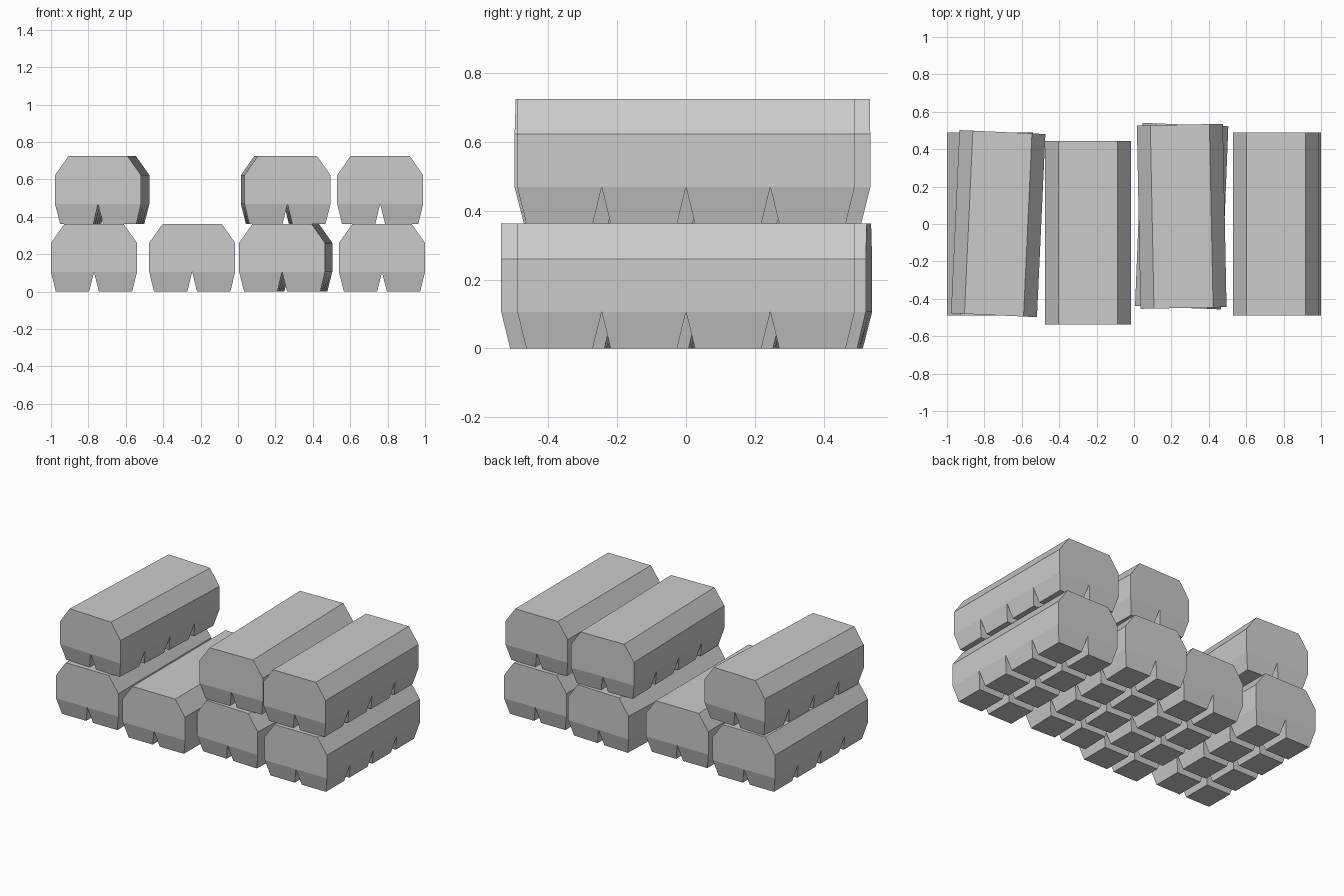
import bpy
import bmesh
from mathutils import Matrix, Vector

default = bpy.data.objects.get("Cube")
if default:
    bpy.data.objects.remove(default)

HALF_W, HALF_L = 0.23, 0.49       # body half width and half length
FOOT_H, SHOULDER, HEIGHT = 0.106, 0.26, 0.3625
TOP_HALF_W = 0.158

stone = bpy.data.materials.new("light grey")
stone.use_nodes = True
grey = (0.6, 0.6, 0.6, 1.0)
stone.diffuse_color = grey
stone.node_tree.nodes["Principled BSDF"].inputs["Base Color"].default_value = grey


def raise_rim(bm, edges, height):
    """Extrude a rim of edges upwards; return the new edges and verts."""
    out = bmesh.ops.extrude_edge_only(bm, edges=edges)["geom"]
    verts = [g for g in out if isinstance(g, bmesh.types.BMVert)]
    rim = [g for g in out if isinstance(g, bmesh.types.BMEdge)
           and all(v in verts for v in g.verts)]
    bmesh.ops.translate(bm, verts=verts, vec=Vector((0, 0, height)))
    return rim, verts


def block_mesh():
    bm = bmesh.new()
    # Underside grid, one cell for each foot
    bmesh.ops.create_grid(bm, x_segments=2, y_segments=4, size=1,
                          matrix=Matrix.Translation((0, 0, FOOT_H))
                          @ Matrix.Diagonal((HALF_W, HALF_L, 1, 1)))
    feet = list(bm.faces)
    rim = [e for e in bm.edges if e.is_boundary]
    # Upright walls, then sloping shoulders, then the flat top
    rim, _ = raise_rim(bm, rim, SHOULDER - FOOT_H)
    rim, top = raise_rim(bm, rim, HEIGHT - SHOULDER)
    for v in top:
        v.co.x *= TOP_HALF_W / HALF_W
    bmesh.ops.edgeloop_fill(bm, edges=rim)
    bmesh.ops.recalc_face_normals(bm, faces=bm.faces[:])
    # Tapered feet with V grooves between them
    bmesh.ops.inset_individual(bm, faces=feet, thickness=0.026, use_even_offset=True)
    bmesh.ops.translate(bm, verts=list({v for f in feet for v in f.verts}),
                        vec=Vector((0, 0, -FOOT_H)))
    # Merge coplanar pieces
    bmesh.ops.dissolve_limit(bm, angle_limit=0.01, verts=bm.verts[:], edges=bm.edges[:])
    mesh = bpy.data.meshes.new("block")
    bm.to_mesh(mesh)
    bm.free()
    mesh.materials.append(stone)
    return mesh


# name, x, y, layer, turn about z
BLOCKS = [
    ("lower_block_far_right", -0.77, 0, 0, 0),
    ("lower_block_mid_right", -0.245, -0.047, 0, 0),
    ("lower_block_mid_left", 0.255, 0.042, 0, -0.04),
    ("lower_block_far_left", 0.77, 0, 0, 0),
    ("upper_block_far_right", -0.726, 0.002, 1, -0.046),
    ("upper_block_mid_left", 0.255, 0.041, 1, 0.02),
    ("upper_block_far_left", 0.76, 0, 1, 0),
]

mesh = block_mesh()
for name, x, y, layer, turn in BLOCKS:
    block = bpy.data.objects.new(name, mesh)
    block.location = (x, y, layer * HEIGHT)
    block.rotation_euler.z = turn
    bpy.context.collection.objects.link(block)
